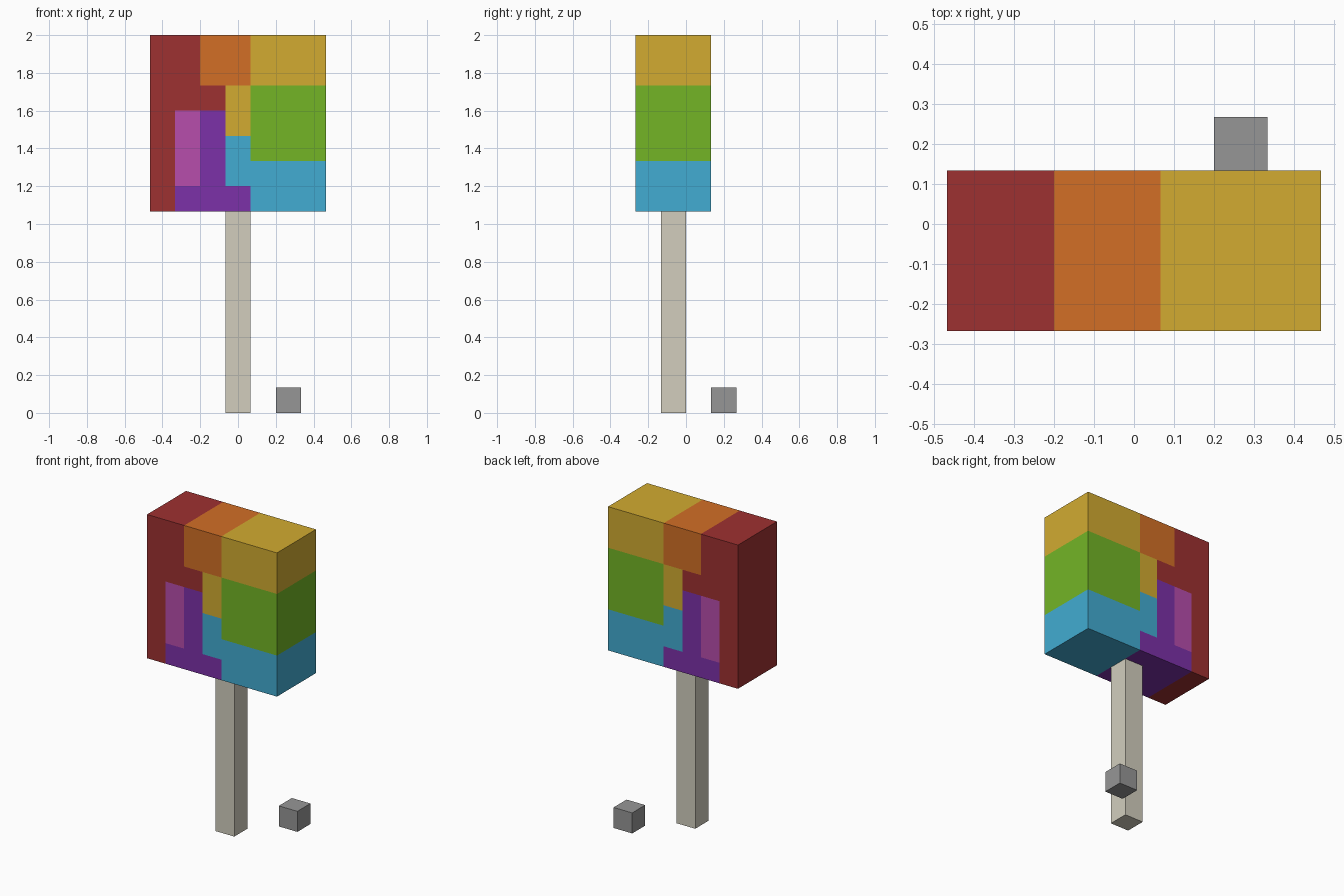
import bpy
import bmesh
from mathutils import Vector

U = 2 / 15  # one block of the build grid

if "Cube" in bpy.data.objects:
    bpy.data.objects.remove(bpy.data.objects["Cube"], do_unlink=True)


def make_material(name, rgb):
    """Flat material from 0-255 display values."""
    linear = [((c / 255 + 0.055) / 1.055) ** 2.4 for c in rgb]
    mat = bpy.data.materials.new(name)
    mat.use_nodes = True
    mat.diffuse_color = (*linear, 1)
    bsdf = mat.node_tree.nodes["Principled BSDF"]
    bsdf.inputs["Base Color"].default_value = (*linear, 1)
    bsdf.inputs["Roughness"].default_value = 0.9
    return mat


def make_block(name, low, high, materials, paint=None):
    """Box between two corners given in grid units."""
    low, high = Vector(low) * U, Vector(high) * U
    bm = bmesh.new()
    bmesh.ops.create_cube(bm, size=1)
    size, centre = high - low, (low + high) / 2
    for v in bm.verts:
        v.co = Vector(a * b for a, b in zip(v.co, size)) + centre
    if paint:
        paint(bm, low, high)
    mesh = bpy.data.meshes.new(name)
    bm.to_mesh(mesh)
    bm.free()
    for mat in materials:
        mesh.materials.append(mat)
    obj = bpy.data.objects.new(name, mesh)
    bpy.context.collection.objects.link(obj)
    return obj


# Candy colours, keyed by the letters of the pattern
candy = {
    "R": make_material("dark red", (158, 49, 49)),
    "O": make_material("orange", (210, 111, 38)),
    "Y": make_material("golden yellow", (210, 171, 49)),
    "G": make_material("leaf green", (115, 181, 38)),
    "B": make_material("sky blue", (66, 172, 210)),
    "P": make_material("purple", (124, 49, 168)),
    "M": make_material("magenta pink", (183, 77, 172)),
}
# Swirl pattern, top row first, running through the whole depth
PATTERN = ["RROOYYY",
           "RROOYYY",
           "RRRYGGG",
           "RMPYGGG",
           "RMPBGGG",
           "RMPBBBB",
           "RPPPBBB"]
KEYS = list(candy)
N = len(PATTERN)


def paint_swirl(bm, low, high):
    """Cut the block along the grid, colour the cells, merge equal ones."""
    for axis in (Vector((1, 0, 0)), Vector((0, 0, 1))):
        for i in range(1, N):
            bmesh.ops.bisect_plane(bm, geom=bm.verts[:] + bm.edges[:] + bm.faces[:],
                                   plane_co=low + axis * U * i, plane_no=axis)
    for face in bm.faces:
        c = face.calc_center_median()
        col = min(N - 1, max(0, int((c.x - low.x) / U)))
        row = min(N - 1, max(0, int((high.z - c.z) / U)))
        face.material_index = KEYS.index(PATTERN[row][col])
    bmesh.ops.dissolve_limit(bm, angle_limit=0.01, verts=bm.verts[:],
                             edges=bm.edges[:], delimit={'MATERIAL'})


# Lollipop head, stick and the loose cube behind it
make_block("candy_head", (-3.5, -2, 8), (3.5, 1, 15), candy.values(), paint_swirl)
make_block("stick", (-0.5, -1, 0), (0.5, 0, 8),
           [make_material("pale stick", (210, 206, 190))])
make_block("loose_cube", (1.5, 1, 0), (2.5, 2, 1),
           [make_material("grey", (150, 150, 150))])
